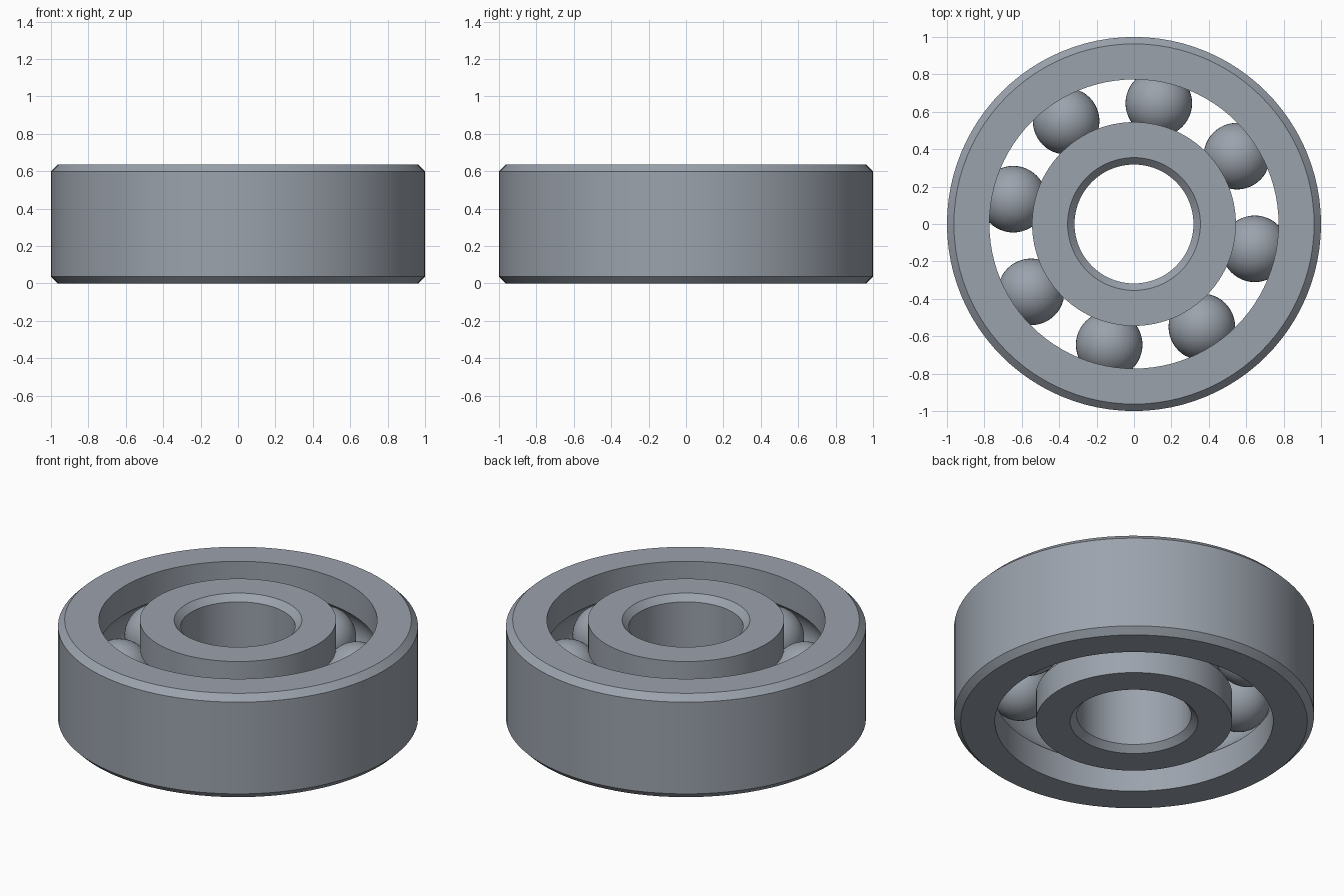
import bpy
import bmesh
from math import pi, radians, cos, sin, asin, sqrt

cube = bpy.data.objects.get("Cube")
if cube:
    bpy.data.objects.remove(cube)

HEIGHT = 7 / 11
MID = HEIGHT / 2
BORE, INNER_WALL, OUTER_WALL, RIM = 0.318, 0.545, 0.773, 1.0
CHAMFER = 0.037
PITCH = (INNER_WALL + OUTER_WALL) / 2
BALL, GROOVE = 0.178, 0.184
BALLS, FIRST_ANGLE = 8, radians(33.4)

# Single steel material
steel = bpy.data.materials.new("steel grey")
steel.use_nodes = True
colour = (0.33, 0.365, 0.415, 1)
steel.diffuse_color = colour
steel.node_tree.nodes["Principled BSDF"].inputs["Base Color"].default_value = colour


def add_object(name, bm):
    mesh = bpy.data.meshes.new(name)
    bm.to_mesh(mesh)
    bm.free()
    mesh.materials.append(steel)
    obj = bpy.data.objects.new(name, mesh)
    bpy.context.collection.objects.link(obj)
    bpy.ops.object.select_all(action="DESELECT")
    obj.select_set(True)
    bpy.context.view_layer.objects.active = obj
    bpy.ops.object.shade_smooth_by_angle(angle=radians(25))
    return obj


def race(name, plain, grooved):
    """Ring with a chamfered plain wall and a ball groove in the other wall."""
    side = 1 if grooved > PITCH else -1
    inset = plain - side * CHAMFER
    profile = [(grooved, 0), (inset, 0), (plain, CHAMFER),
               (plain, HEIGHT - CHAMFER), (inset, HEIGHT), (grooved, HEIGHT)]
    # Groove arc concentric with the balls
    half = sqrt(GROOVE ** 2 - (grooved - PITCH) ** 2)
    sweep = asin(half / GROOVE)
    steps = 16
    for i in range(steps + 1):
        a = sweep * (1 - 2 * i / steps)
        profile.append((PITCH + side * GROOVE * cos(a), MID + GROOVE * sin(a)))
    bm = bmesh.new()
    verts = [bm.verts.new((r, 0, z)) for r, z in profile]
    edges = [bm.edges.new((v, verts[i - 1])) for i, v in enumerate(verts)]
    bmesh.ops.spin(bm, geom=verts + edges, cent=(0, 0, 0), axis=(0, 0, 1),
                   angle=2 * pi, steps=96, use_merge=True)
    bmesh.ops.remove_doubles(bm, verts=bm.verts, dist=1e-5)
    bmesh.ops.recalc_face_normals(bm, faces=bm.faces)
    return add_object(name, bm)


# Inner and outer rings
race("outer_ring", RIM, OUTER_WALL)
race("inner_ring", BORE, INNER_WALL)

# Balls evenly spaced in the groove
for k in range(BALLS):
    a = FIRST_ANGLE + 2 * pi * k / BALLS
    bm = bmesh.new()
    bmesh.ops.create_uvsphere(bm, u_segments=48, v_segments=24, radius=BALL)
    ball = add_object(f"ball_{k + 1}", bm)
    ball.location = (PITCH * cos(a), PITCH * sin(a), MID)
